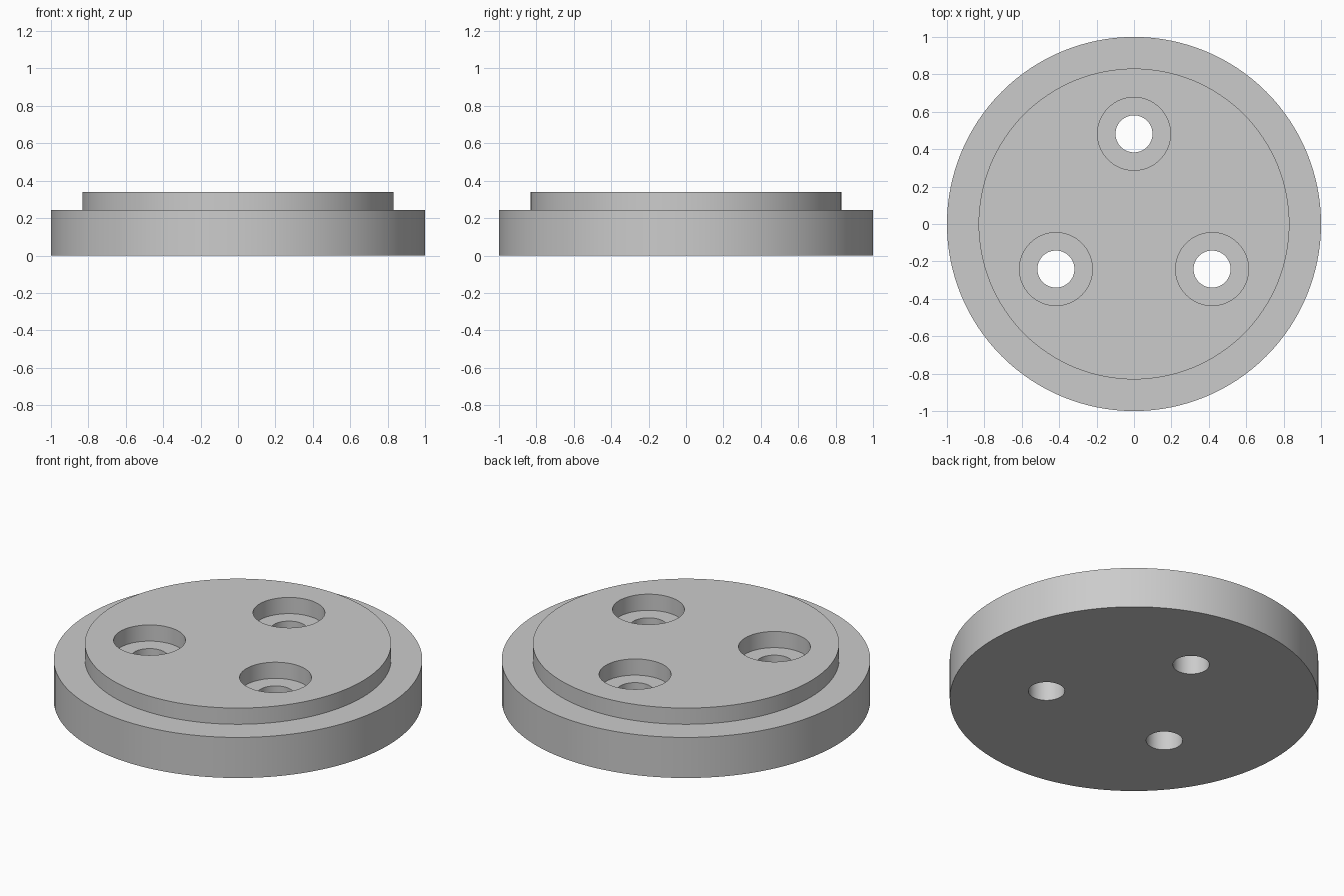
import bpy
import bmesh
import math

cube = bpy.data.objects.get("Cube")
if cube:
    bpy.data.objects.remove(cube, do_unlink=True)

# Main dimensions
BASE_R, BASE_TOP = 1.0, 0.243
BOSS_R, BOSS_TOP = 0.831, 0.34
BOLT_CIRCLE, BORE_R, HOLE_R = 0.482, 0.195, 0.099

grey = bpy.data.materials.new("plain grey")
grey.use_nodes = True
colour = (0.6, 0.6, 0.6, 1.0)
grey.diffuse_color = colour
grey.node_tree.nodes["Principled BSDF"].inputs["Base Color"].default_value = colour


def stepped_cylinder(name, profile, segments, centre=(0, 0)):
    """Stack rings of (radius, z) into a closed turned solid."""
    bm = bmesh.new()
    rings = []
    for radius, z in profile:
        angles = [math.tau * i / segments for i in range(segments)]
        rings.append([bm.verts.new((radius * math.cos(a), radius * math.sin(a), z))
                      for a in angles])
    for low, high in zip(rings, rings[1:]):
        for i in range(segments):
            j = (i + 1) % segments
            bm.faces.new((low[i], low[j], high[j], high[i]))
    bm.faces.new(rings[0][::-1])
    bm.faces.new(rings[-1])
    mesh = bpy.data.meshes.new(name)
    bm.to_mesh(mesh)
    bm.free()
    mesh.materials.append(grey)
    obj = bpy.data.objects.new(name, mesh)
    obj.location = (*centre, 0)
    bpy.context.collection.objects.link(obj)
    return obj


# Flange with raised boss
flange = stepped_cylinder("flange_plate", [
    (BASE_R, 0), (BASE_R, BASE_TOP), (BOSS_R, BASE_TOP), (BOSS_R, BOSS_TOP)], 128)

bpy.ops.object.select_all(action="DESELECT")
flange.select_set(True)
bpy.context.view_layer.objects.active = flange

# Three counterbored bolt holes
for k in range(3):
    angle = math.radians(90 + 120 * k)
    centre = (BOLT_CIRCLE * math.cos(angle), BOLT_CIRCLE * math.sin(angle))
    cutter = stepped_cylinder("bolt_hole_cutter", [
        (HOLE_R, -0.1), (HOLE_R, BASE_TOP), (BORE_R, BASE_TOP), (BORE_R, BOSS_TOP + 0.1)],
        64, centre)
    cutter.hide_render = True
    cut = flange.modifiers.new("bolt_hole", "BOOLEAN")
    cut.operation = "DIFFERENCE"
    cut.solver = "EXACT"
    cut.object = cutter
    bpy.context.view_layer.update()
    bpy.ops.object.modifier_apply(modifier=cut.name)
    bpy.data.objects.remove(cutter, do_unlink=True)

bpy.ops.object.shade_smooth_by_angle(angle=math.radians(30))
